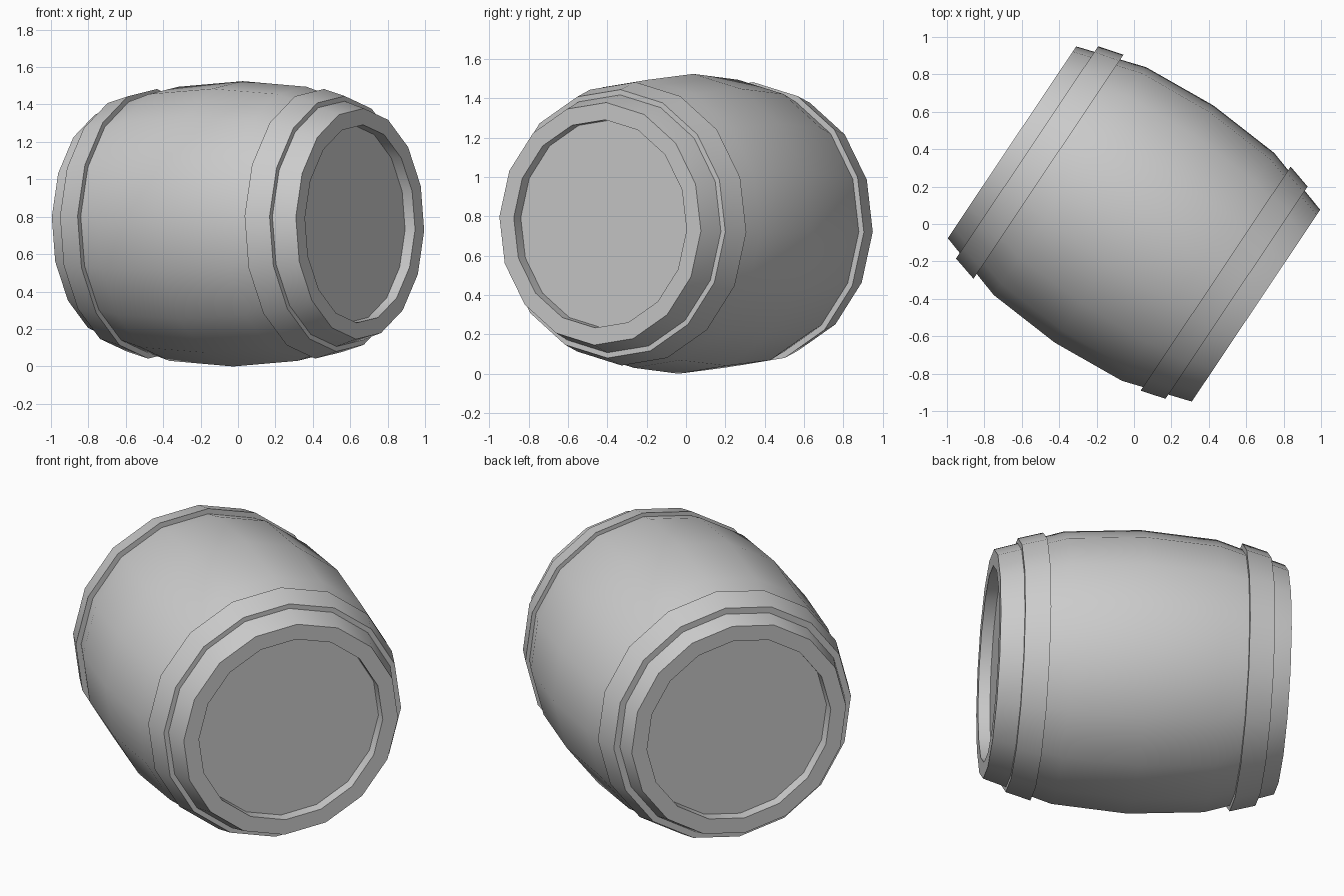
import bpy
import math
from mathutils import Matrix

if "Cube" in bpy.data.objects:
    bpy.data.objects.remove(bpy.data.objects["Cube"])

SIDES = 16
CENTRE_Z = 0.762
HALF_LENGTH = 0.785

# One grey for the whole barrel
grey = bpy.data.materials.new("grey")
grey.use_nodes = True
grey.diffuse_color = (0.6, 0.6, 0.6, 1)
grey.node_tree.nodes["Principled BSDF"].inputs["Base Color"].default_value = (0.6, 0.6, 0.6, 1)

# Barrel lies on its side, turned and slightly rolled about its own axis
placement = (Matrix.Translation((0, 0, CENTRE_Z))
             @ Matrix.Rotation(math.radians(-33.8), 4, "Z")
             @ Matrix.Rotation(math.radians(-3.4), 4, "X"))


def lathe(name, profile, closed):
    """Spin (position along axis, radius) points around local x."""
    verts, faces = [], []
    for t, r in profile:
        for i in range(SIDES):
            a = 2 * math.pi * i / SIDES
            verts.append((t, r * math.cos(a), r * math.sin(a)))
    rows = len(profile)
    for k in range(rows if closed else rows - 1):
        lo, hi = k * SIDES, (k + 1) % rows * SIDES
        for i in range(SIDES):
            j = (i + 1) % SIDES
            faces.append((lo + i, lo + j, hi + j, hi + i))
    if not closed:
        # Flat heads at both ends
        faces.append(tuple(reversed(range(SIDES))))
        faces.append(tuple(range((rows - 1) * SIDES, rows * SIDES)))
    for f in range(len(faces)):
        faces[f] = tuple(reversed(faces[f]))
    mesh = bpy.data.meshes.new(name)
    mesh.from_pydata(verts, [], faces)
    mesh.materials.append(grey)
    mesh.update()
    obj = bpy.data.objects.new(name, mesh)
    bpy.context.collection.objects.link(obj)
    obj.matrix_world = placement

    # Consistent outward normals, then smooth sides with crisp rims
    bpy.ops.object.select_all(action="DESELECT")
    obj.select_set(True)
    bpy.context.view_layer.objects.active = obj
    bpy.ops.object.mode_set(mode="EDIT")
    bpy.ops.mesh.select_all(action="SELECT")
    bpy.ops.mesh.normals_make_consistent(inside=False)
    bpy.ops.object.mode_set(mode="OBJECT")
    bpy.ops.object.shade_smooth_by_angle(angle=math.radians(30))
    return obj


# Bulging body with a rim and a recessed head at each end
half = [(HALF_LENGTH - 0.064, 0.53), (HALF_LENGTH, 0.53),
        (HALF_LENGTH, 0.618), (0.412, 0.734)]
body = [(-t, r) for t, r in half] + [(0, 0.764)] + half[::-1]
lathe("barrel_body", body, False)


# Tapered hoops sunk into the body
def hoop(name, inner, outer):
    lathe(name, [(inner, 0.722), (outer, 0.684), (outer, 0.63), (inner, 0.67)], True)


hoop("front_hoop", 0.525, 0.66)
hoop("back_hoop", -0.55, -0.688)
